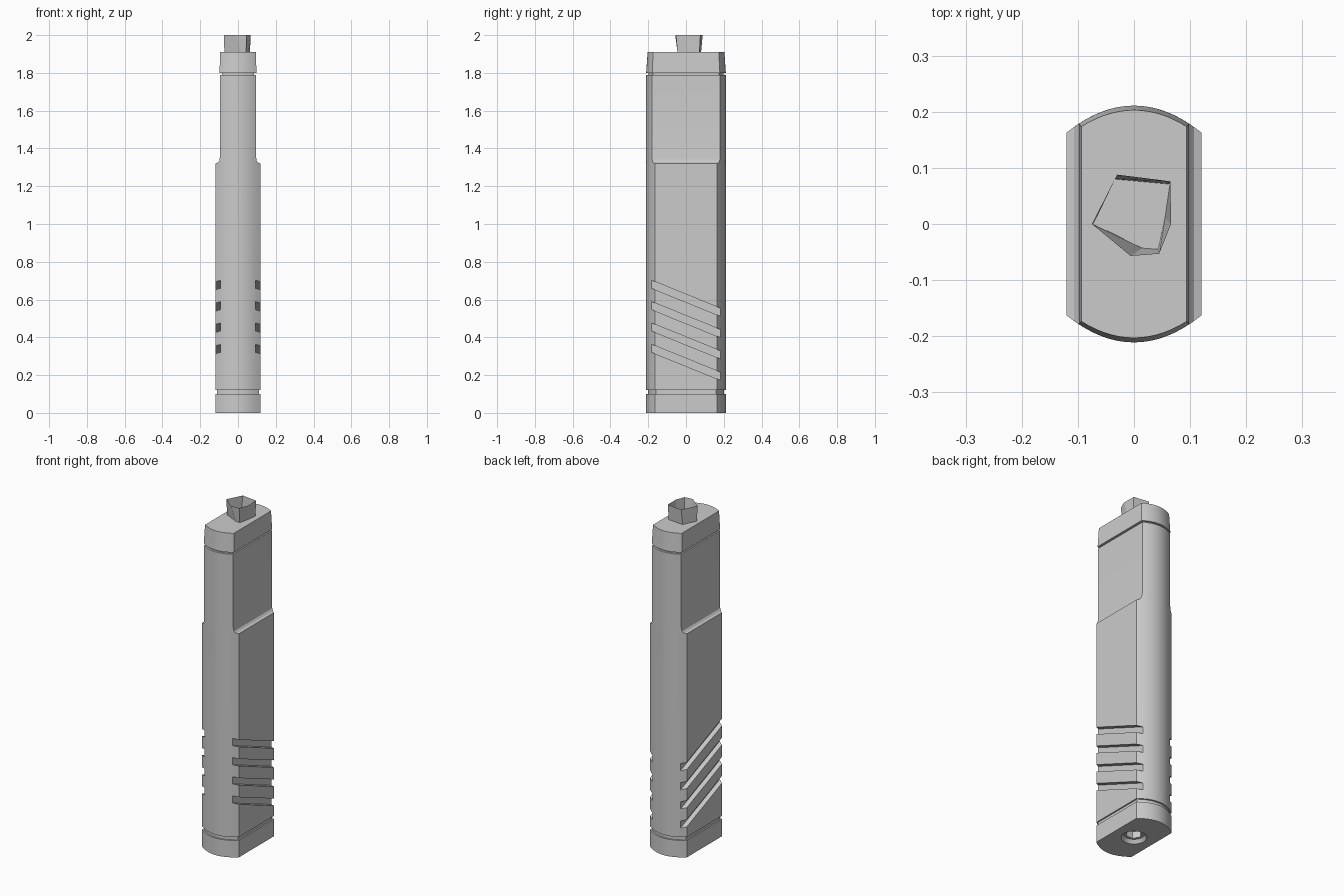
import bpy, bmesh, math

if "Cube" in bpy.data.objects:
    bpy.data.objects.remove(bpy.data.objects["Cube"])

def outline(half, inset=0.0, n=14):
    """Flat sides at x = +-half, bowed front and back on one shared curve."""
    xs = [half - 2 * half * i / n for i in range(n + 1)]
    arc = [(x, 0.211 - inset - 3.33 * x * x) for x in xs]
    return arc + [(-x, -y) for x, y in arc]

def loft(name, rings, caps=True):
    """Skin a stack of (z, points) rings."""
    bm = bmesh.new()
    loops = [[bm.verts.new((x, y, z)) for x, y in pts] for z, pts in rings]
    for a, b in zip(loops, loops[1:]):
        for i in range(len(a)):
            j = (i + 1) % len(a)
            bm.faces.new((a[i], a[j], b[j], b[i]))
    if caps:
        bm.faces.new(loops[0][::-1])
        bm.faces.new(loops[-1])
    bmesh.ops.recalc_face_normals(bm, faces=bm.faces)
    return finish(name, bm)

def finish(name, bm):
    me = bpy.data.meshes.new(name)
    bm.to_mesh(me)
    bm.free()
    ob = bpy.data.objects.new(name, me)
    bpy.context.collection.objects.link(ob)
    return ob

def activate(ob):
    bpy.ops.object.select_all(action='DESELECT')
    ob.select_set(True)
    bpy.context.view_layer.objects.active = ob

def cut(ob, cutter):
    activate(ob)
    m = ob.modifiers.new("cut", 'BOOLEAN')
    m.operation, m.solver, m.object = 'DIFFERENCE', 'EXACT', cutter
    bpy.ops.object.modifier_apply(modifier=m.name)
    bpy.data.objects.remove(cutter)

def ngon(r, n):
    return [(r * math.cos(2 * math.pi * i / n), r * math.sin(2 * math.pi * i / n)) for i in range(n)]

# Main grip: wide below, filleted step to a narrower upper section
profile = [(0.12, 0.12), (1.32, 0.12), (1.325, 0.107), (1.335, 0.099), (1.36, 0.095), (1.79, 0.095)]
body = loft("body", [(z, outline(h)) for z, h in profile])

# Four slanted grip slots on each side
bm = bmesh.new()
for side in (-1, 1):
    for k in range(4):
        geo = bmesh.ops.create_cube(bm, size=1.0)
        for v in geo["verts"]:
            y = v.co.y * 0.5
            v.co = (side * 0.142 + v.co.x * 0.1, y, 0.607 - 0.113 * k - 0.406 * y + v.co.z * 0.042)
cut(body, finish("slot_cutter", bm))

# Base plate with a countersunk hex socket underneath
base = loft("base_plate", [(0, outline(0.12)), (0.10, outline(0.12))])
cut(base, loft("sink_cutter", [(-0.01, ngon(0.07, 16)), (0.0, ngon(0.068, 16)), (0.02, ngon(0.054, 16))]))
cut(base, loft("hex_cutter", [(0.01, ngon(0.044, 6)), (0.06, ngon(0.044, 6))]))

# Recessed seams between base, body and cap
lower_seam = loft("lower_seam", [(0.095, outline(0.112, 0.01)), (0.125, outline(0.112, 0.01))])
upper_seam = loft("upper_seam", [(1.785, outline(0.085, 0.012)), (1.805, outline(0.085, 0.012))])

# Top cap, slightly tapered towards the top
cap = loft("top_cap", [(1.80, outline(0.098)), (1.91, outline(0.094, 0.008))])

# Open angular spout
low = [(-0.072, 0), (-0.034, 0.08), (0.064, 0.071), (0.055, 0.01), (0.043, -0.045), (0.015, -0.043)]
high = [(-0.075, 0), (-0.03, 0.088), (0.065, 0.076), (0.066, 0), (0.045, -0.053), (-0.006, -0.057)]
loft("spout", [(1.91, low), (2.0, high)], caps=False)

for ob in (body, base, lower_seam, upper_seam, cap):
    activate(ob)
    bpy.ops.object.shade_smooth_by_angle(angle=math.radians(28))
